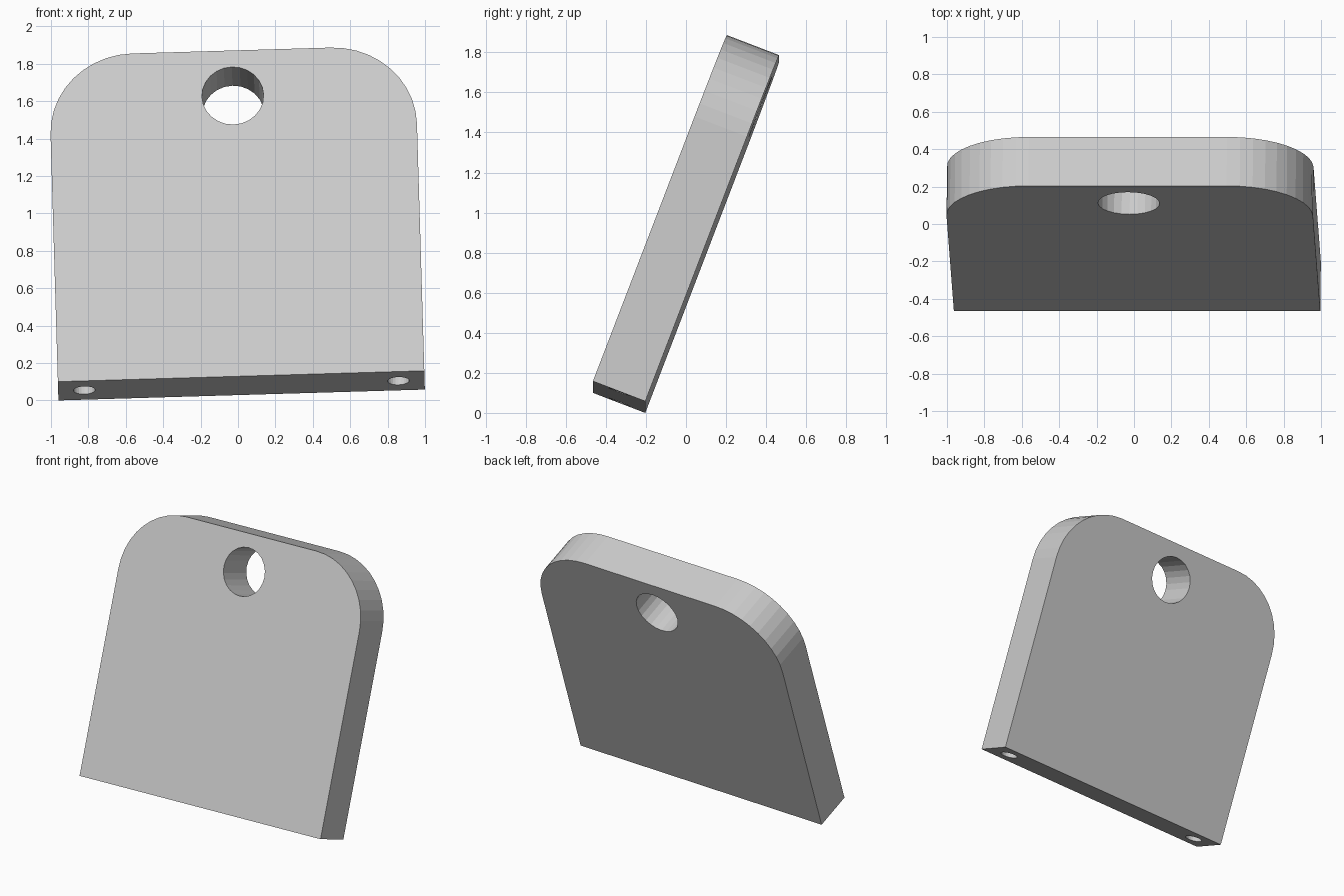
import bpy, bmesh
from math import radians, sin, cos, pi
from mathutils import Matrix

if "Cube" in bpy.data.objects:
    bpy.data.objects.remove(bpy.data.objects["Cube"])

W, H, T, R = 1.96, 1.866, 0.28, 0.45      # width, height, thickness, corner radius
TILT, ROLL = radians(21), radians(1.7)
POSE = (Matrix.Translation((0.018, -0.334, 0.079))
        @ Matrix.Rotation(-ROLL, 4, 'Y') @ Matrix.Rotation(-TILT, 4, 'X'))


def add_object(name, bm):
    bmesh.ops.recalc_face_normals(bm, faces=bm.faces)
    mesh = bpy.data.meshes.new(name)
    bm.to_mesh(mesh)
    bm.free()
    obj = bpy.data.objects.new(name, mesh)
    bpy.context.collection.objects.link(obj)
    obj.matrix_world = POSE
    return obj


def cut_hole(plate, name, radius, depth, sides, local):
    bm = bmesh.new()
    bmesh.ops.create_cone(bm, cap_ends=True, segments=sides, radius1=radius,
                          radius2=radius, depth=depth, matrix=local)
    cutter = add_object(name, bm)
    cutter.hide_render = True
    cutter.hide_set(True)
    mod = plate.modifiers.new(name, 'BOOLEAN')
    mod.operation = 'DIFFERENCE'
    mod.solver = 'EXACT'
    mod.object = cutter


# Plate: straight bottom, two rounded top corners, extruded through its thickness
STEPS = 10
arc = [(W / 2 - R + R * cos(i * pi / 2 / STEPS), H - R + R * sin(i * pi / 2 / STEPS))
       for i in range(STEPS + 1)]
profile = [(-W / 2, 0), (W / 2, 0)] + arc + [(-x, z) for x, z in reversed(arc)]
bm = bmesh.new()
face = bm.faces.new([bm.verts.new((x, -T / 2, z)) for x, z in profile])
ext = bmesh.ops.extrude_face_region(bm, geom=[face])
bmesh.ops.translate(bm, vec=(0, T, 0),
                    verts=[g for g in ext['geom'] if isinstance(g, bmesh.types.BMVert)])
plate = add_object("tag_plate", bm)

# Hanging hole through the plate
cut_hole(plate, "hanging_hole_cutter", 0.165, T * 2, 24,
         Matrix.Translation((0, 0, 1.607)) @ Matrix.Rotation(pi / 2, 4, 'X'))

# Blind holes in the bottom edge
DEPTH = 0.35
for side, label in ((-1, "left"), (1, "right")):
    cut_hole(plate, label + "_pin_hole_cutter", 0.058, DEPTH * 2, 24,
             Matrix.Translation((side * 0.84, 0, 0)))
